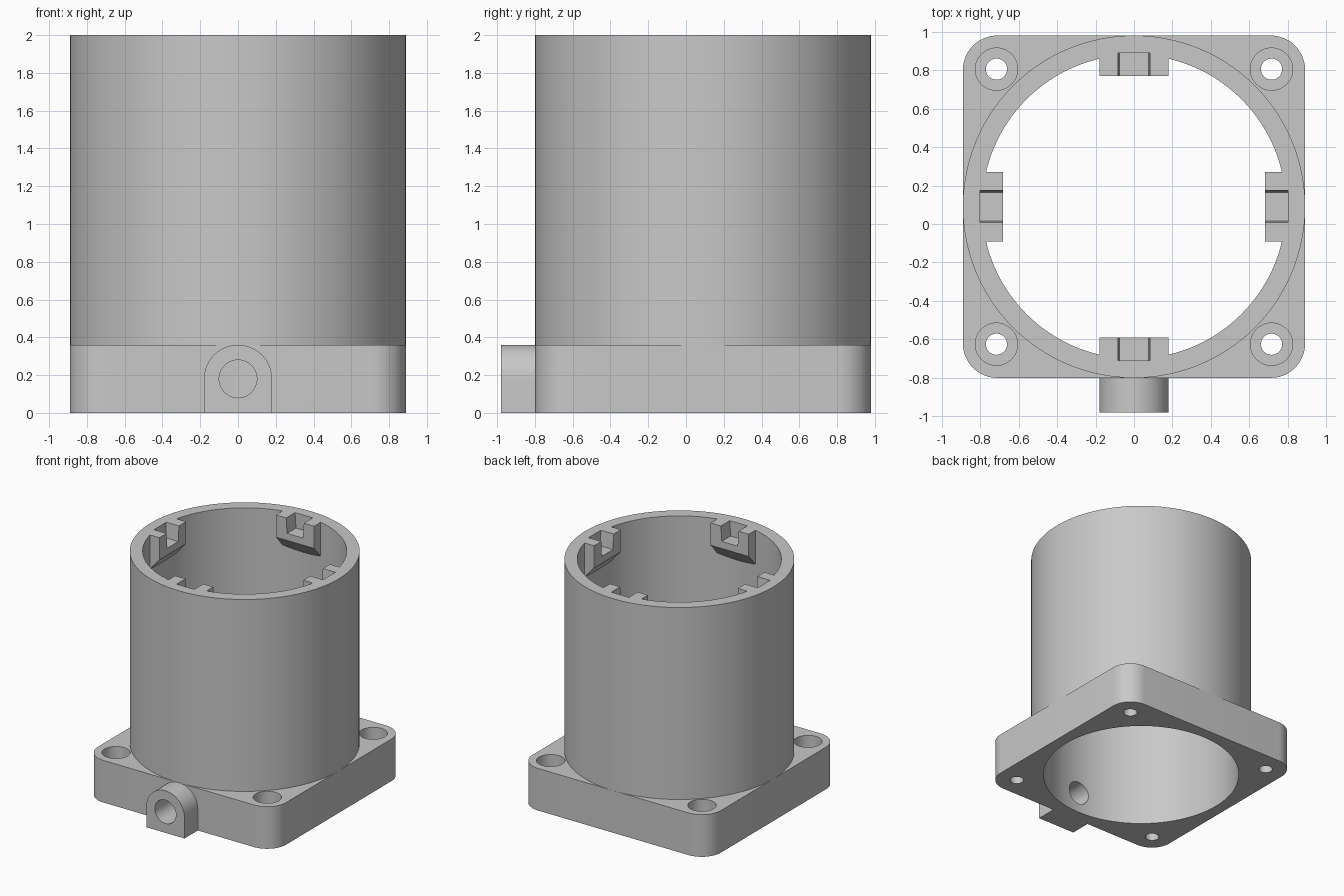
import bpy, bmesh
from math import sin, cos, pi, radians
from mathutils import Matrix

if "Cube" in bpy.data.objects:
    bpy.data.objects.remove(bpy.data.objects["Cube"], do_unlink=True)

CY = 0.09                 # bore axis offset along y
R_OUT, R_IN = 0.89, 0.79  # tube radii
FLANGE, TOP = 0.36, 2.0   # flange thickness, overall height

grey = bpy.data.materials.new("plain grey")
grey.use_nodes = True
colour = (0.58, 0.58, 0.58, 1)
grey.diffuse_color = colour
grey.node_tree.nodes["Principled BSDF"].inputs["Base Color"].default_value = colour

ALONG_Z = Matrix.Identity(4)
ALONG_X = Matrix(((0, 0, 1, 0), (1, 0, 0, 0), (0, 1, 0, 0), (0, 0, 0, 1)))  # profile in y, z
ALONG_Y = Matrix(((1, 0, 0, 0), (0, 0, 1, 0), (0, 1, 0, 0), (0, 0, 0, 1)))  # profile in x, z


def arc(cx, cy, r, start, end, n):
    angles = [radians(start + (end - start) * i / n) for i in range(n + 1)]
    return [(cx + r * cos(a), cy + r * sin(a)) for a in angles]


def circle(cx, cy, r, n=48):
    return arc(cx, cy, r, 0, 360, n)[:-1]


def prism(name, points, low, high, matrix=ALONG_Z):
    """Extrude a closed profile between two depths."""
    bm = bmesh.new()
    face = bm.faces.new([bm.verts.new((a, b, low)) for a, b in points])
    new = bmesh.ops.extrude_face_region(bm, geom=[face])["geom"]
    moved = [v for v in new if isinstance(v, bmesh.types.BMVert)]
    bmesh.ops.translate(bm, verts=moved, vec=(0, 0, high - low))
    bm.transform(matrix)
    bmesh.ops.recalc_face_normals(bm, faces=bm.faces)
    mesh = bpy.data.meshes.new(name)
    bm.to_mesh(mesh)
    bm.free()
    mesh.materials.append(grey)
    obj = bpy.data.objects.new(name, mesh)
    bpy.context.collection.objects.link(obj)
    return obj


def combine(obj, others, operation):
    """Apply booleans in turn, then discard the helper objects."""
    for other in others:
        mod = obj.modifiers.new("boolean", 'BOOLEAN')
        mod.operation, mod.solver, mod.object = operation, 'EXACT', other
    bpy.context.view_layer.update()
    graph = bpy.context.evaluated_depsgraph_get()
    mesh = bpy.data.meshes.new_from_object(obj.evaluated_get(graph))
    obj.modifiers.clear()
    obj.data = mesh
    mesh.materials.clear()
    mesh.materials.append(grey)
    for other in others:
        bpy.data.objects.remove(other, do_unlink=True)


# Square flange with rounded corners
outline = []
for i, (sx, sy) in enumerate([(1, 1), (-1, 1), (-1, -1), (1, -1)]):
    outline += arc(sx * 0.71, CY + sy * 0.71, 0.18, i * 90, i * 90 + 90, 12)
flange = prism("mounting_flange", outline, 0, FLANGE)

# Bore, counterbored screw holes and the side port
cutters = [prism("bore_cutter", circle(0, CY, R_IN, 128), -0.1, 0.5)]
for sx in (-1, 1):
    for sy in (-1, 1):
        x, y = sx * 0.715, CY + sy * 0.715
        cutters.append(prism("screw_cutter", circle(x, y, 0.055), -0.1, 0.2))
        cutters.append(prism("counterbore_cutter", circle(x, y, 0.11), 0.1, 0.5))
cutters.append(prism("port_cutter", circle(0, 0.18, 0.1), -1.1, -0.4, ALONG_Y))
combine(flange, cutters, 'DIFFERENCE')

# Arched lug on the front
arch = [(-0.18, 0), (0.18, 0)] + arc(0, 0.18, 0.18, 0, 180, 32)
lug = prism("front_lug", arch, -0.98, CY - R_OUT, ALONG_Y)
combine(lug, [prism("lug_cutter", circle(0, 0.18, 0.1), -1.1, -0.4, ALONG_Y)], 'DIFFERENCE')

# Tube
tube = prism("tube", circle(0, CY, R_OUT, 128), FLANGE, TOP)
combine(tube, [prism("tube_cutter", circle(0, CY, R_IN, 128), 0, 3)], 'DIFFERENCE')

# Four slotted blocks inside the rim, with sloping undersides
block = [(0.68, TOP), (0.85, TOP), (0.85, 1.62), (0.68, 1.81)]
slot = [(-0.075, 1.87), (0.075, 1.87), (0.09, 2.1), (-0.09, 2.1)]
blocks, slots = [], []
for i in range(4):
    turn = Matrix.Translation((0, CY, 0)) @ Matrix.Rotation(i * pi / 2, 4, 'Z')
    blocks.append(prism("rim_block", block, -0.18, 0.18, turn @ ALONG_X))
    slots.append(prism("slot_cutter", slot, 0.6, 0.8, turn @ ALONG_Y))
combine(tube, blocks, 'UNION')
combine(tube, slots, 'DIFFERENCE')

# Smooth the round walls, keep the edges sharp
bpy.ops.object.select_all(action='DESELECT')
for obj in (flange, lug, tube):
    obj.select_set(True)
bpy.context.view_layer.objects.active = tube
bpy.ops.object.shade_smooth_by_angle(angle=radians(30))
